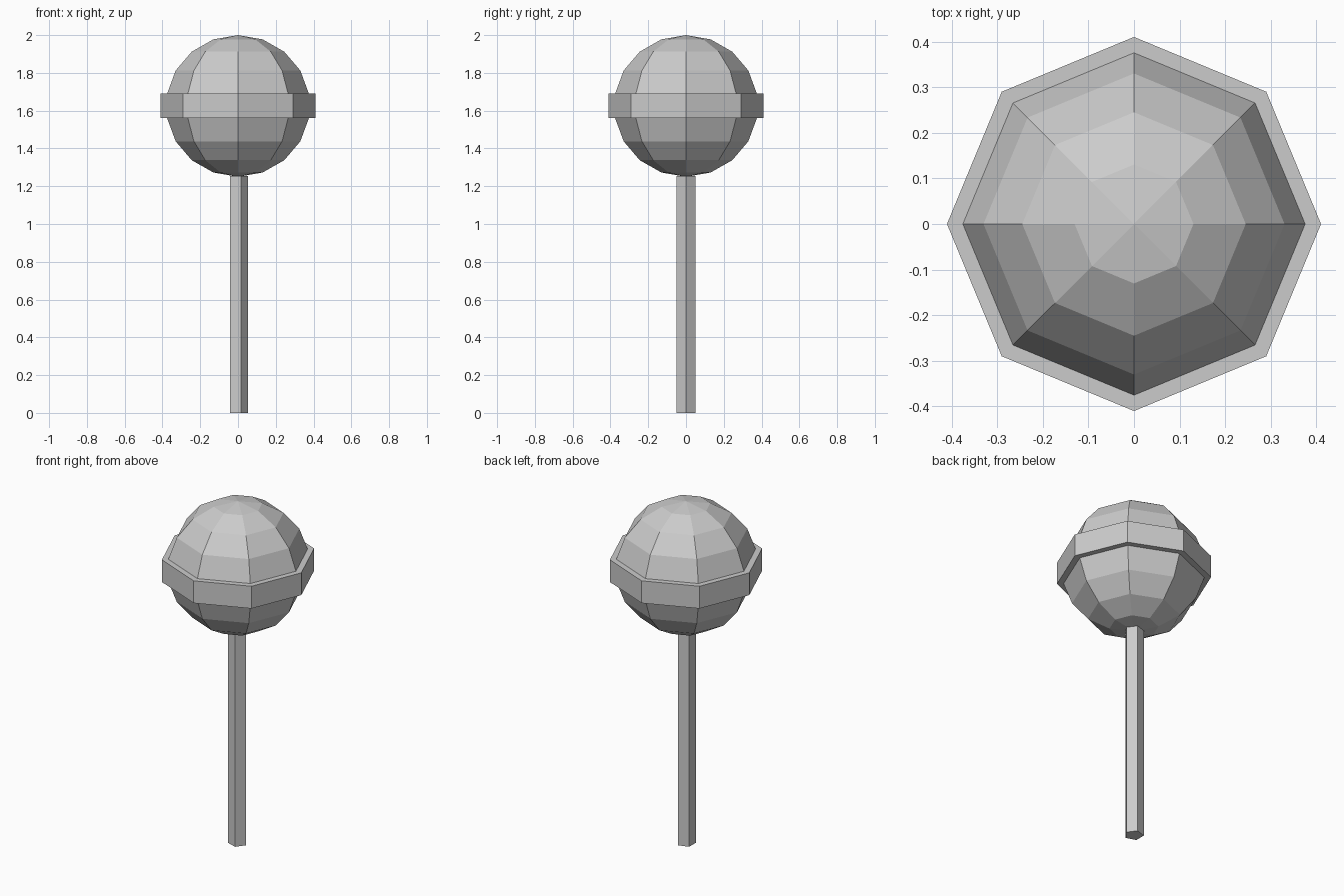
import bpy, bmesh
from math import sin, cos, pi

if "Cube" in bpy.data.objects:
    bpy.data.objects.remove(bpy.data.objects["Cube"])


def lathe(name, profile, sides):
    """Revolve (radius, z) points around z; end points are closed with a cap or a pole."""
    bm = bmesh.new()
    rings = []
    for r, z in profile:
        if r == 0:
            rings.append([bm.verts.new((0, 0, z))] * sides)
        else:
            rings.append([bm.verts.new((r * cos(2 * pi * i / sides), r * sin(2 * pi * i / sides), z))
                          for i in range(sides)])
    for a, b in zip(rings, rings[1:]):
        for i in range(sides):
            j = (i + 1) % sides
            bm.faces.new(list(dict.fromkeys((a[i], a[j], b[j], b[i]))))
    for ring, (r, z) in ((rings[0], profile[0]), (rings[-1], profile[-1])):
        if r > 0:
            bm.faces.new(ring)
    bmesh.ops.recalc_face_normals(bm, faces=bm.faces)
    mesh = bpy.data.meshes.new(name)
    bm.to_mesh(mesh)
    bm.free()
    obj = bpy.data.objects.new(name, mesh)
    bpy.context.collection.objects.link(obj)
    return obj


# Candy ball: eight-sided sphere whose middle row is pushed out into a band
def ball_ring(k):
    a = pi * k / 9
    return (0.381 * sin(a) if 0 < k < 9 else 0, 1.625 - 0.375 * cos(a))


lower = [ball_ring(k) for k in range(5)]
upper = [ball_ring(k) for k in range(5, 10)]
band = [(0.41, lower[-1][1]), (0.41, upper[0][1])]
lathe("candy_ball", lower + band + upper, 8)

# Stick: five-sided prism reaching just into the ball
lathe("stick", [(0.052, 0), (0.052, 1.255)], 5)
